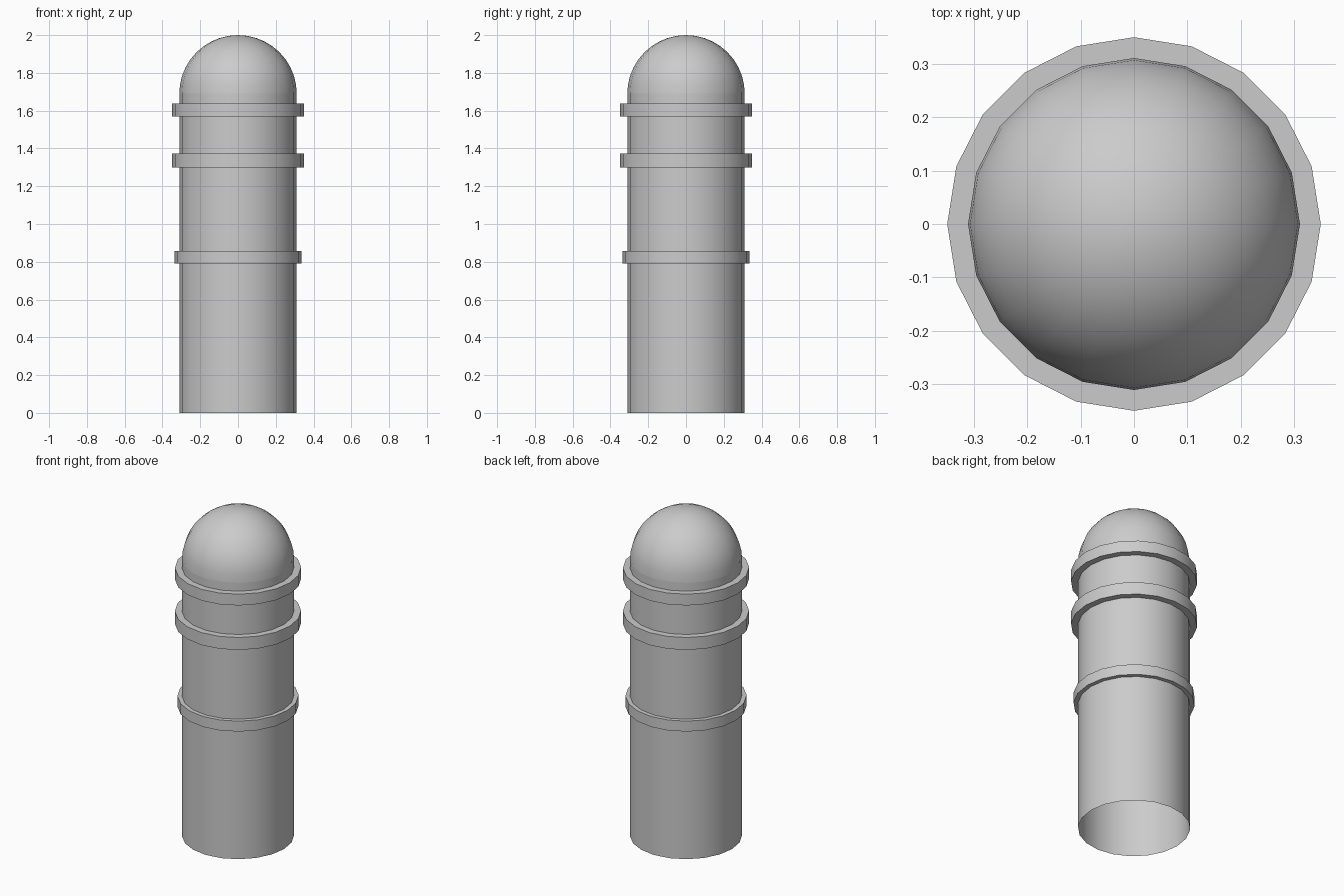
import bpy, bmesh, math

if "Cube" in bpy.data.objects:
    bpy.data.objects.remove(bpy.data.objects["Cube"])

SIDES = 20
R = 0.311       # shaft radius
SPRING = 1.69   # height where the dome starts


def lathe(name, profile):
    """Revolve (radius, z) points around z; radius 0 makes a pole."""
    bm = bmesh.new()
    loops = []
    for r, z in profile:
        if r < 1e-6:
            loops.append([bm.verts.new((0, 0, z))] * SIDES)
        else:
            loops.append([bm.verts.new((r * math.cos(math.tau * i / SIDES),
                                        r * math.sin(math.tau * i / SIDES), z))
                          for i in range(SIDES)])
    for a, b in zip(loops, loops[1:]):
        for i in range(SIDES):
            j = (i + 1) % SIDES
            quad = [a[i], a[j], b[j], b[i]]
            bm.faces.new(list(dict.fromkeys(quad)))
    mesh = bpy.data.meshes.new(name)
    bm.to_mesh(mesh)
    bm.free()
    obj = bpy.data.objects.new(name, mesh)
    bpy.context.collection.objects.link(obj)
    bpy.ops.object.select_all(action='DESELECT')
    obj.select_set(True)
    bpy.context.view_layer.objects.active = obj
    bpy.ops.object.shade_smooth_by_angle(angle=math.radians(35))
    return obj


# Open-bottomed tubular shaft
lathe("shaft", [(R, 0), (R, SPRING)])

# Rounded cap
STEPS = 10
dome = [(R * math.cos(math.pi / 2 * k / STEPS),
         SPRING + (2 - SPRING) * math.sin(math.pi / 2 * k / STEPS))
        for k in range(STEPS + 1)]
lathe("dome", dome)

# Raised bands around the shaft
for name, r, z0, z1 in (("lower_band", 0.336, 0.792, 0.856),
                        ("middle_band", 0.35, 1.298, 1.374),
                        ("upper_band", 0.35, 1.57, 1.639)):
    lathe(name, [(R, z0), (r, z0), (r, z1), (R, z1)])
